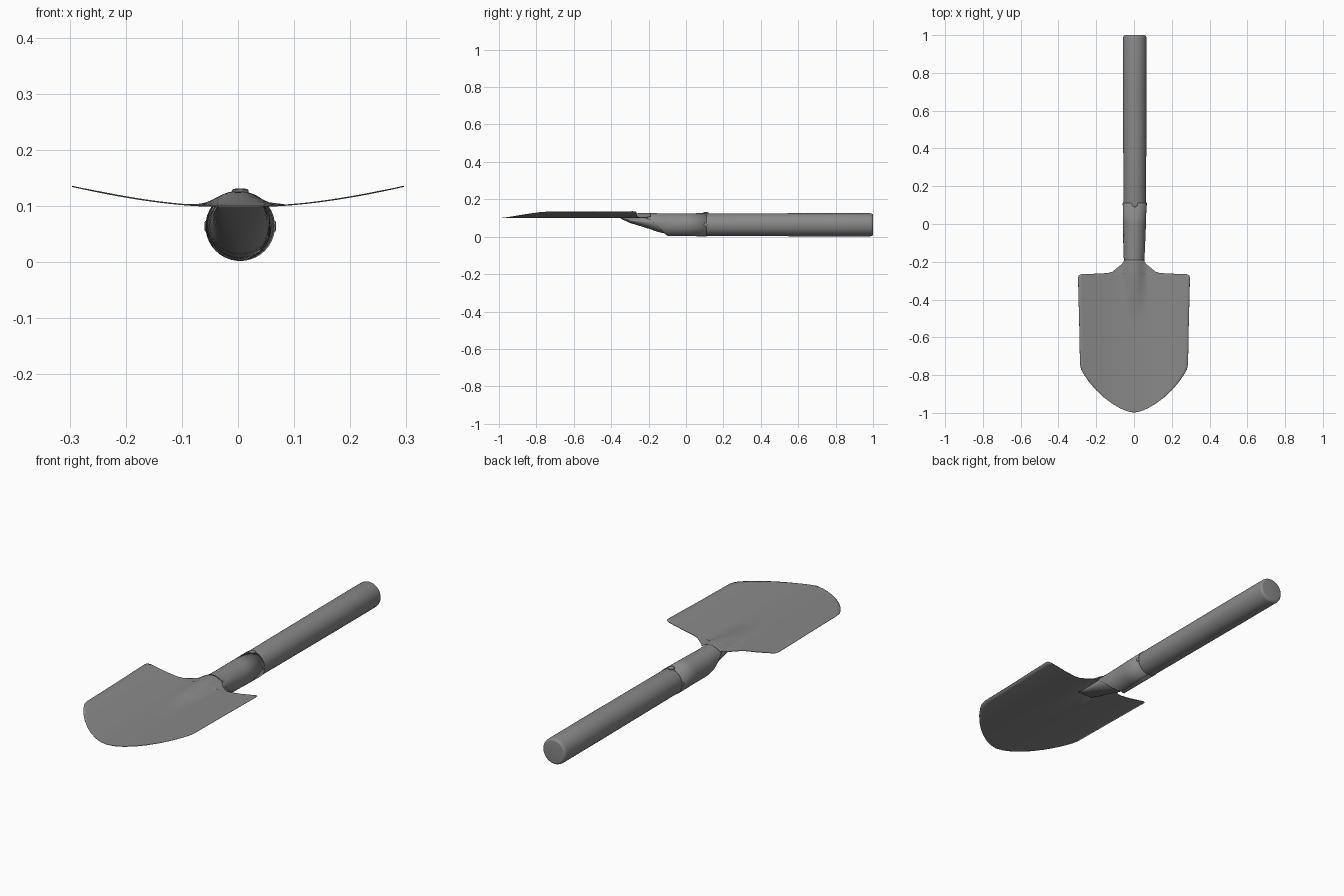
import bpy, bmesh, math

cube = bpy.data.objects.get("Cube")
if cube:
    bpy.data.objects.remove(cube, do_unlink=True)

grey = bpy.data.materials.new("plain grey")
grey.use_nodes = True
COLOUR = (0.25, 0.25, 0.25, 1)
grey.diffuse_color = COLOUR
grey.node_tree.nodes["Principled BSDF"].inputs["Base Color"].default_value = COLOUR

CX, CZ = 0.004, 0.064  # axis of the handle


def loft(name, rows, closed=False, caps=False, thickness=0, angle=40):
    """Skin equal-length rows of points into one smooth object."""
    bm = bmesh.new()
    grid = [[bm.verts.new(p) for p in row] for row in rows]
    n = len(rows[0])
    for a, b in zip(grid, grid[1:]):
        for i in range(n if closed else n - 1):
            j = (i + 1) % n
            bm.faces.new((a[i], a[j], b[j], b[i]))
    if caps:
        bm.faces.new(grid[0])
        bm.faces.new(grid[-1])
    bmesh.ops.remove_doubles(bm, verts=bm.verts, dist=0.00001)
    bmesh.ops.recalc_face_normals(bm, faces=bm.faces)
    mesh = bpy.data.meshes.new(name)
    bm.to_mesh(mesh)
    bm.free()
    mesh.materials.append(grey)
    obj = bpy.data.objects.new(name, mesh)
    bpy.context.collection.objects.link(obj)
    if thickness:
        mod = obj.modifiers.new("sheet", "SOLIDIFY")
        mod.thickness = thickness
        mod.offset = 0
    bpy.ops.object.select_all(action="DESELECT")
    obj.select_set(True)
    bpy.context.view_layer.objects.active = obj
    bpy.ops.object.shade_smooth_by_angle(angle=math.radians(angle))
    return obj


def smooth(t):
    t = min(max(t, 0), 1)
    return t * t * (3 - 2 * t)


# Blade: dished sheet with a central ridge running out of the socket
def blade_z(x, y):
    side = max(abs(x) - 0.05, 0) / 0.245
    ridge = max(1 - abs(x) / 0.075, 0)
    return 0.1 + 0.035 * side ** 1.6 + 0.025 * smooth((y + 0.53) / 0.3) * smooth(ridge * 1.1)


outline = [(-0.998, 0.005), (-0.99, 0.04), (-0.975, 0.075), (-0.95, 0.117), (-0.92, 0.157),
           (-0.88, 0.2), (-0.84, 0.235), (-0.8, 0.263), (-0.77, 0.28), (-0.74, 0.286),
           (-0.63, 0.288), (-0.52, 0.29), (-0.45, 0.292), (-0.38, 0.294), (-0.33, 0.295),
           (-0.285, 0.296), (-0.272, 0.293), (-0.266, 0.28), (-0.263, 0.2), (-0.26, 0.14),
           (-0.253, 0.115), (-0.235, 0.093), (-0.215, 0.068), (-0.2, 0.055), (-0.19, 0.052)]
COLS = 40
blade_rows = []
for y, w in outline:
    xs = [w * math.copysign(abs(t) ** 1.4, t) for t in (2 * i / COLS - 1 for i in range(COLS + 1))]
    blade_rows.append([(x, y, blade_z(x, y)) for x in xs])
loft("blade", blade_rows, thickness=0.002)


# Socket: sheet wrapped round the handle, opening out below towards the blade
socket_rows = []
for y, reach, r in [(-0.21, 55, 0.061), (-0.19, 66, 0.061), (-0.17, 82, 0.061), (-0.14, 108, 0.06),
                    (-0.115, 138, 0.06), (-0.1, 165, 0.06), (-0.09, 179.5, 0.06),
                    (0.0, 179.5, 0.06), (0.11, 179.5, 0.061)]:
    arc = [math.radians(reach) * (2 * i / 40 - 1) for i in range(41)]
    shift = CX * smooth((y + 0.2) / 0.3)
    socket_rows.append([(shift + r * math.sin(a) * (0.9 + 0.1 * smooth((y + 0.25) / 0.3)), y,
                         CZ + r * math.cos(a)) for a in arc])
loft("socket", socket_rows, thickness=0.002)


# Handle: round shaft, cut to a slanting wedge under the blade
handle_rows = []
for y, top, bottom, r in [(-0.35, 0.1, 0.097, 0.042), (-0.3, 0.103, 0.074, 0.046),
                          (-0.2, 0.113, 0.043, 0.05), (-0.15, 0.12, 0.026, 0.053),
                          (-0.1, 0.122, 0.014, 0.055), (0.0, 0.122, 0.007, 0.057),
                          (0.1, 0.122, 0.006, 0.058), (0.112, 0.124, 0.004, 0.06),
                          (0.4, 0.125, 0.003, 0.061), (0.7, 0.126, 0.002, 0.062),
                          (0.985, 0.126, 0.002, 0.062), (0.994, 0.124, 0.004, 0.06),
                          (0.999, 0.12, 0.008, 0.056), (1.0, 0.114, 0.014, 0.05)]:
    ring = [2 * math.pi * i / 40 for i in range(40)]
    mid, half = (top + bottom) / 2, (top - bottom) / 2
    handle_rows.append([(CX + r * math.sin(a), y, mid + half * math.cos(a)) for a in ring])
loft("handle", handle_rows, closed=True, caps=True, angle=50)


# Rivets: a domed one on top and a small one on each side
def rivet(name, turn, radius, base, height):
    rows = []
    for r, h in [(1, -0.006), (1, height * 0.6), (0.85, height * 0.85), (0.55, height), (0.02, height)]:
        row = []
        for i in range(16):
            a = 2 * math.pi * i / 16
            u, out = r * radius * math.cos(a), base + h
            row.append((CX + u * math.cos(turn) + out * math.sin(turn),
                        0.105 + r * radius * math.sin(a),
                        CZ - u * math.sin(turn) + out * math.cos(turn)))
        rows.append(row)
    loft(name, rows, closed=True, caps=True)


rivet("top_rivet", 0, 0.015, 0.06, 0.007)
rivet("left_rivet", math.pi / 2, 0.009, 0.06, 0.004)
rivet("right_rivet", -math.pi / 2, 0.009, 0.06, 0.004)
